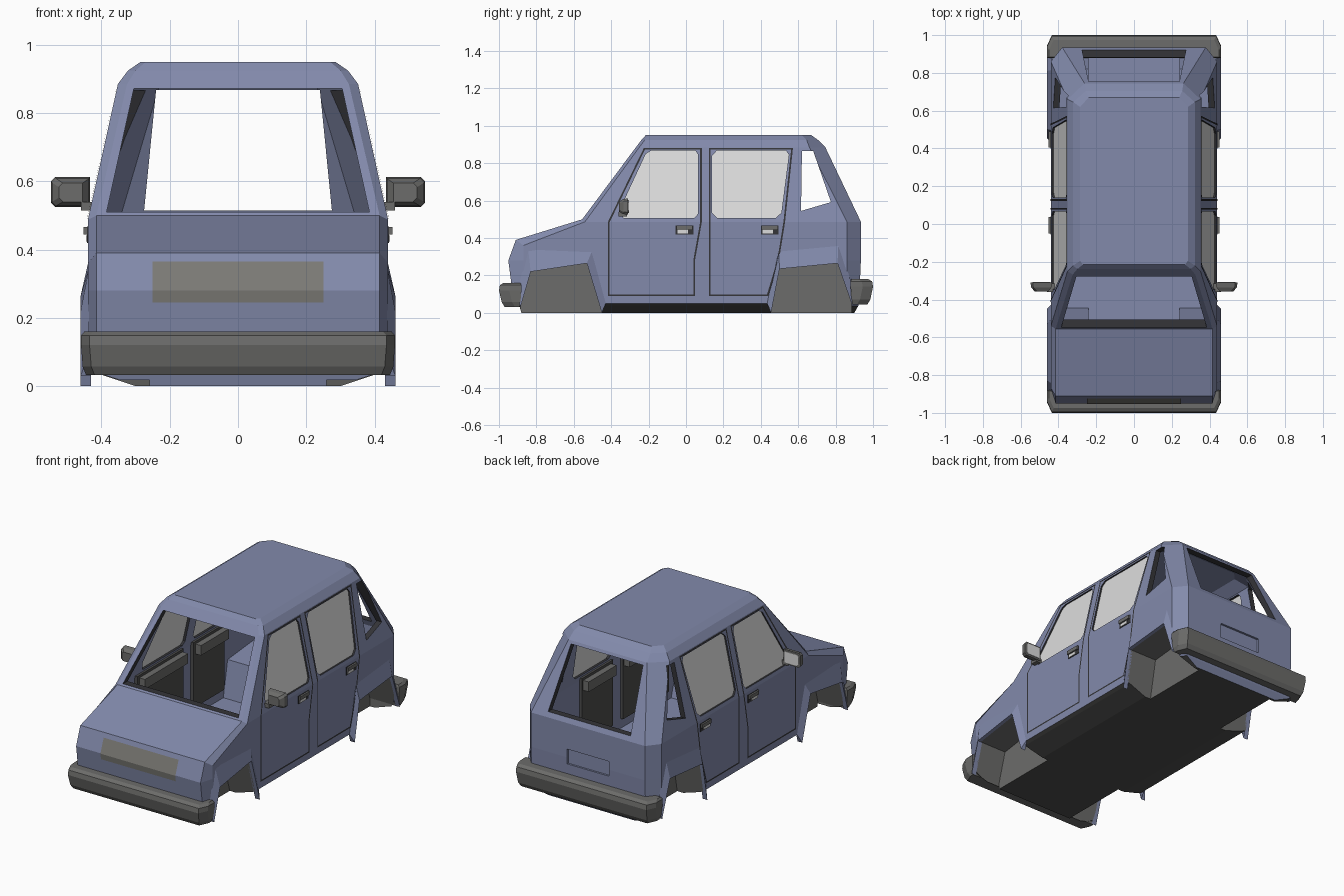
import bpy, bmesh
from mathutils import Vector

if "Cube" in bpy.data.objects:
    bpy.data.objects.remove(bpy.data.objects["Cube"])

# ---------- colours ----------
COLOURS = [("body_blue", (0.225, 0.255, 0.41)), ("trim_grey", (0.15, 0.15, 0.145)),
           ("underside_dark", (0.075, 0.075, 0.073)), ("seal_dark", (0.035, 0.035, 0.04)),
           ("glass_pale", (0.72, 0.72, 0.72)), ("grille_grey", (0.20, 0.195, 0.18))]
MATS = []
for n, c in COLOURS:
    m = bpy.data.materials.new(n)
    m.diffuse_color = (*c, 1)
    m.use_nodes = True
    m.node_tree.nodes["Principled BSDF"].inputs["Base Color"].default_value = m.diffuse_color
    MATS.append(m)
BLUE, TRIM, UNDER, SEAL, GLASS, GRILLE = range(6)
BELT = 0.487


# ---------- helpers ----------
def make(name, verts, faces, mat, fix=True):
    bm = bmesh.new()
    vs = [bm.verts.new(v) for v in verts]
    for f in faces:
        bm.faces.new([vs[i] for i in f])
    if fix:
        bmesh.ops.recalc_face_normals(bm, faces=bm.faces)
    me = bpy.data.meshes.new(name)
    bm.to_mesh(me)
    bm.free()
    for m in MATS:
        me.materials.append(m)
    for p in me.polygons:
        p.material_index = mat
    ob = bpy.data.objects.new(name, me)
    bpy.context.collection.objects.link(ob)
    return ob


def loft(name, rings, mat):
    n = len(rings[0])
    verts = [p for r in rings for p in r]
    faces = [(k * n + i, k * n + (i + 1) % n, (k + 1) * n + (i + 1) % n, (k + 1) * n + i)
             for k in range(len(rings) - 1) for i in range(n)]
    faces += [tuple(range(n)), tuple(range(len(verts) - n, len(verts)))]
    return make(name, verts, faces, mat)


def prism(name, pts, axis, a, b, mat):
    def put(p, t):
        return (t, p[0], p[1]) if axis == 'x' else (p[0], t, p[1])
    return loft(name, [[put(p, a) for p in pts], [put(p, b) for p in pts]], mat)


def box(name, lo, hi, mat):
    return prism(name, [(lo[1], lo[2]), (hi[1], lo[2]), (hi[1], hi[2]), (lo[1], hi[2])],
                 'x', lo[0], hi[0], mat)


def cut(ob, cutter):
    mod = ob.modifiers.new("cut", 'BOOLEAN')
    mod.operation, mod.solver, mod.object = 'DIFFERENCE', 'EXACT', cutter
    bpy.context.view_layer.objects.active = ob
    bpy.ops.object.modifier_apply(modifier=mod.name)
    bpy.data.objects.remove(cutter)


def side_x(z):
    return 0.44 if z < BELT else 0.44 - (z - BELT) * 0.088 / 0.398


def offset(poly, d):
    """Inset a counter-clockwise polygon by d."""
    out = []
    for i, p in enumerate(poly):
        p, a, b = Vector(p), Vector(poly[i - 1]), Vector(poly[(i + 1) % len(poly)])
        e, f = (p - a).normalized(), (b - p).normalized()
        n1, n2 = Vector((-e.y, e.x)), Vector((-f.y, f.x))
        out.append(tuple(p + (n1 + n2) * d / (1 + n1.dot(n2))))
    return out


def full(half):
    """Mirror half a plan outline to a full ring."""
    return half + [(-x, y, z) for x, y, z in reversed(half)]


# ---------- body shell: nose corner, nose side, rear side, rear corner per level ----------
LEVELS = [
    [(.29, -.88, 0), (.30, -.85, 0), (.30, .86, 0), (.29, .90, 0)],
    [(.40, -.89, .035), (.42, -.85, .04), (.42, .86, .04), (.38, .92, .035)],
    [(.415, -.92, .05), (.44, -.86, .05), (.44, .86, .05), (.38, .925, .05)],
    [(.415, -.95, .28), (.44, -.87, .28), (.44, .86, .28), (.38, .935, .28)],
    [(.415, -.91, .39), (.44, -.87, .36), (.44, .86, .36), (.38, .935, .38)],
    [(.415, -.555, .50), (.44, -.54, BELT), (.44, .86, BELT), (.38, .935, BELT)],
    [(.325, -.268, .885), (.352, -.25, .885), (.352, .66, .885), (.262, .745, .885)],
    [(.30, -.238, .925), (.322, -.22, .925), (.322, .645, .925), (.255, .705, .925)],
    [(.27, -.215, .95), (.285, -.195, .95), (.285, .62, .95), (.24, .67, .95)]]
body = loft("body_shell", [full(r) for r in LEVELS], BLUE)
for p in body.data.polygons:
    if p.center.z < .045 and (abs(p.normal.y) < .3 or p.normal.z < -.95):
        p.material_index = UNDER

# hollow cabin, leaving boxes around the wheel wells
DROP = {2: -.01, 3: 0, 4: -.03, 5: -.01, 6: -.01, 8: -.03}
cabin = loft("cabin_cutter", [full([(x - .03, y + (.035 if y < 0 else -.035), z + d)
                                    for x, y, z in LEVELS[k]]) for k, d in DROP.items()], BLUE)
ARCHES = {"front": [(-.885, .03), (-.83, .22), (-.53, .265), (-.45, 0)],
          "rear": [(.455, 0), (.50, .235), (.81, .265), (.885, .05)]}
FLARES = {"front": [(-.905, .10), (-.845, .35), (-.50, .335), (-.425, .06)],
          "rear": [(.43, .06), (.495, .345), (.815, .375), (.895, .13)]}


def well(key):
    a = ARCHES[key]
    return [(a[0][0], -.05)] + a + [(a[-1][0], -.05)]


for s in (1, -1):
    for key in ARCHES:
        pts = well(key)
        cy = sum(p[0] for p in pts) / len(pts)
        big = [(cy + (y - cy) * 1.08, z + .02 if z > 0 else z) for y, z in pts]
        cut(cabin, prism("well_box", big, 'x', s * .24, s * .6, BLUE))
cut(body, cabin)

# wheel wells with raised flares
for s, side in ((1, "right"), (-1, "left")):
    for key in ARCHES:
        cut(body, prism("well_cutter", well(key), 'x', s * .26, s * .6, TRIM))
        o, i = FLARES[key], ARCHES[key]
        rows = [[(s * .436, *p) for p in o], [(s * .461, *p) for p in i], [(s * .43, *p) for p in i]]
        quads = [(r * 4 + k, r * 4 + k + 1, r * 4 + k + 5, r * 4 + k + 4) for r in (0, 1) for k in range(3)]
        quads += [(0, 4, 8), (3, 11, 7)]
        make(f"{key}_flare_{side}", [v for r in rows for v in r], quads, BLUE)

# window openings
cut(body, prism("windscreen_cutter", [(-.385, .51), (.385, .51), (.305, .872), (-.305, .872)],
                'y', -1.1, 0, SEAL))
cut(body, prism("rear_window_cutter", [(-.275, .515), (.275, .515), (.24, .868), (-.24, .868)],
                'y', .3, 1.1, SEAL))
WINDOWS = {"front": [(-.335, .508), (.045, .508), (.065, .53), (.065, .845), (.05, .868),
                     (-.185, .868), (-.215, .85), (-.35, .56)],
           "rear": [(.165, .508), (.48, .508), (.51, .535), (.55, .845), (.535, .868),
                    (.165, .868), (.14, .84), (.14, .535)]}
QUARTER = [(.615, .545), (.775, .592), (.68, .866), (.62, .866)]
for s in (1, -1):
    for w in (*WINDOWS.values(), QUARTER):
        cut(body, prism("window_cutter", w, 'x', s * .2, s * .6, SEAL))

# recessed rear plate panel
cut(body, box("plate_cutter", (-.14, .922, .24), (.14, 1.1, .33), BLUE))

# ---------- doors ----------
DOORS = {"front": [(-.417, .09), (.048, .09), (.048, .28), (.085, BELT), (.085, .882),
                   (-.225, .882), (-.417, BELT)],
         "rear": [(.123, .09), (.44, .09), (.497, .28), (.53, BELT), (.572, .882),
                  (.123, .882), (.123, BELT)]}
TRIMS = {"front": (-.40, .04), "rear": (.135, .43)}
HANDLES = {"front": -.055, "rear": .40}
for s, side in ((1, "right"), (-1, "left")):
    for key in DOORS:
        # dark shut line round the door
        out = DOORS[key]
        inn = offset(out, .009)
        n = len(out)
        make(f"{key}_door_gap_{side}", [(s * (side_x(z) + .003), y, z) for y, z in out + inn],
             [(k, (k + 1) % n, n + (k + 1) % n, n + k)[::s] for k in range(n)], SEAL, False)
        # glass set back in the opening
        g = WINDOWS[key]
        loft(f"{key}_door_glass_{side}",
             [[(s * (side_x(z) - d), y, z) for y, z in offset(g, -.002)] for d in (.010, .017)], GLASS)
        # inner trim panel and ledge
        a, b = TRIMS[key]
        box(f"{key}_door_trim_{side}", (s * .392, a, .10), (s * .412, b, .495), UNDER)
        box(f"{key}_door_ledge_{side}", (s * .355, a + .02, .42), (s * .393, b - .01, .48), TRIM)
        # handle: dark recess plate and grip
        h = HANDLES[key]
        box(f"{key}_handle_recess_{side}", (s * .438, h, .42), (s * .443, h + .095, .468), SEAL)
        box(f"{key}_handle_grip_{side}", (s * .443, h + .004, .444), (s * .453, h + .091, .466), TRIM)
        box(f"{key}_handle_latch_{side}", (s * .442, h + .01, .424), (s * .446, h + .065, .442), GLASS)

    # door mirror: housing, arm and glass
    def face(x0, x1, z0, z1, y, c=.012):
        return [(s * x, y, z) for x, z in ((x0, z0), (x1 - c, z0), (x1, z0 + c), (x1, z1 - c),
                                           (x1 - c, z1), (x0, z1))]
    loft(f"mirror_housing_{side}", [face(.455, .525, .54, .595, -.358),
                                    face(.437, .545, .528, .608, -.335),
                                    face(.433, .548, .525, .612, -.31)], TRIM)
    box(f"mirror_arm_{side}", (s * .42, -.36, .515), (s * .46, -.315, .54), TRIM)
    loft(f"mirror_glass_{side}", [face(.443, .538, .535, .602, -.311),
                                  face(.443, .538, .535, .602, -.306)], GLASS)


# ---------- bumpers ----------
def bumper(name, s, z0, z1):
    def ring(z, x, y, back):
        return full([(x, s * back, z), (x, s * (y - .055), z), (x - .025, s * y, z)])
    loft(name, [ring(z0, .445, .97, .89), ring(z0 + .025, .455, .985, .885),
                ring(z1 - .04, .46, 1.0, .88), ring(z1 - .012, .46, .995, .88),
                ring(z1, .45, .975, .885)], TRIM)


bumper("front_bumper", -1, .032, .16)
bumper("rear_bumper", 1, .045, .18)

# ---------- grille plate folded over the nose ----------
GR = [(.245, -.9495), (.28, -.954), (.365, -.9231)]
make("grille_plate", [(x, y, z) for z, y in GR for x in (-.25, .25)],
     [(0, 1, 3, 2), (2, 3, 5, 4)], GRILLE, False)
